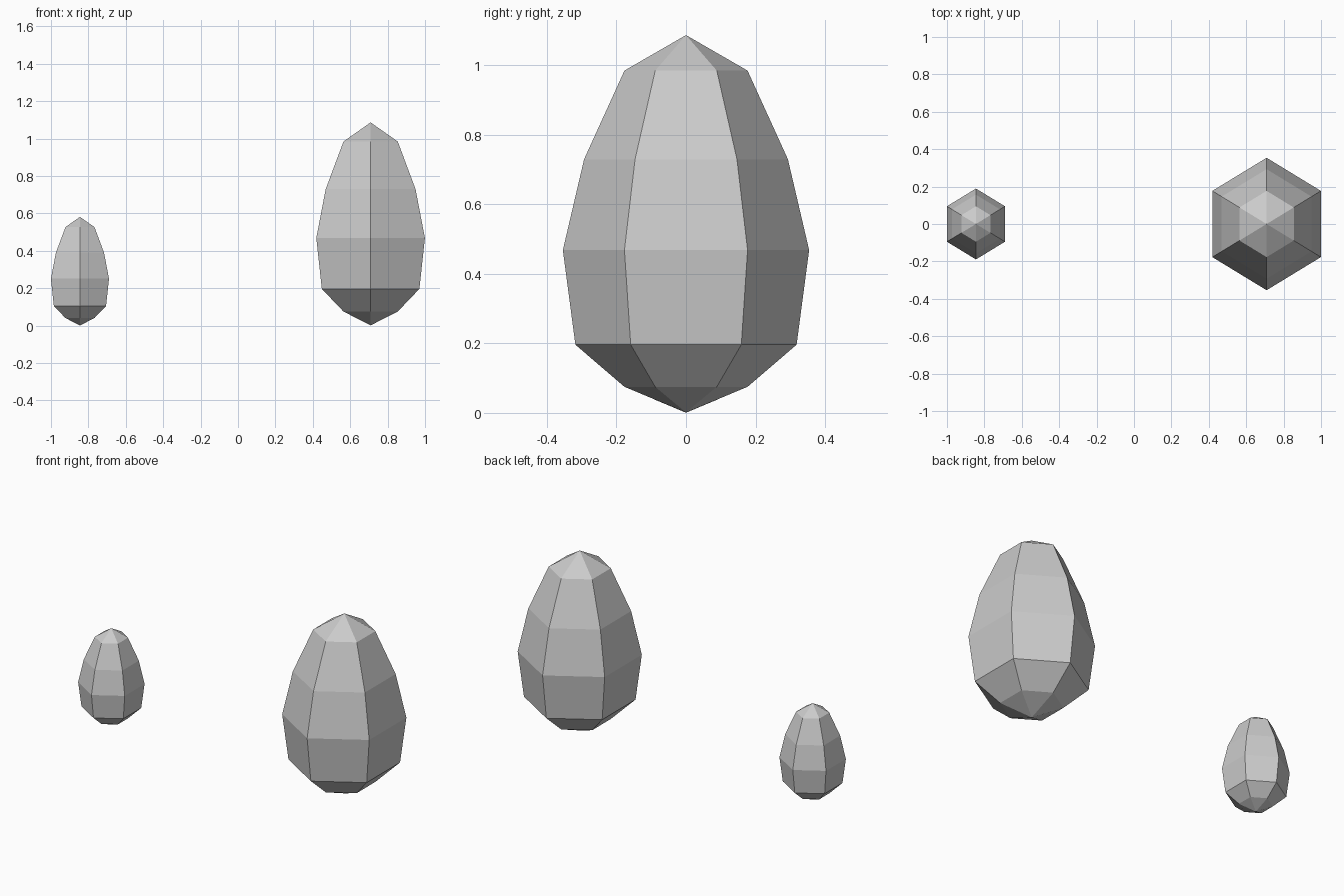
import bpy, bmesh
from math import sin, cos, tau

if "Cube" in bpy.data.objects:
    bpy.data.objects.remove(bpy.data.objects["Cube"])

SIDES = 6
X_SQUASH = 0.947
# egg outline: (radius, height)
RINGS = [(0.177, 0.075), (0.318, 0.196), (0.354, 0.468),
         (0.293, 0.729), (0.177, 0.984)]
TOP = 1.086


def egg(name, x, size):
    bm = bmesh.new()
    rings = [[bm.verts.new((r * X_SQUASH * sin(tau * i / SIDES),
                            -r * cos(tau * i / SIDES), z))
              for i in range(SIDES)] for r, z in RINGS]
    bottom = bm.verts.new((0, 0, 0.001))
    top = bm.verts.new((0, 0, TOP))
    for i in range(SIDES):
        j = (i + 1) % SIDES
        # pointed ends
        bm.faces.new((bottom, rings[0][j], rings[0][i]))
        bm.faces.new((top, rings[-1][i], rings[-1][j]))
        # side bands
        for lo, hi in zip(rings, rings[1:]):
            bm.faces.new((lo[i], lo[j], hi[j], hi[i]))
    bmesh.ops.recalc_face_normals(bm, faces=bm.faces)
    mesh = bpy.data.meshes.new(name)
    bm.to_mesh(mesh)
    bm.free()
    ob = bpy.data.objects.new(name, mesh)
    ob.location.x = x
    ob.scale = (size, size, size)
    bpy.context.collection.objects.link(ob)


egg("large_egg", 0.709, 1.0)
egg("small_egg", -0.845, 0.535)
